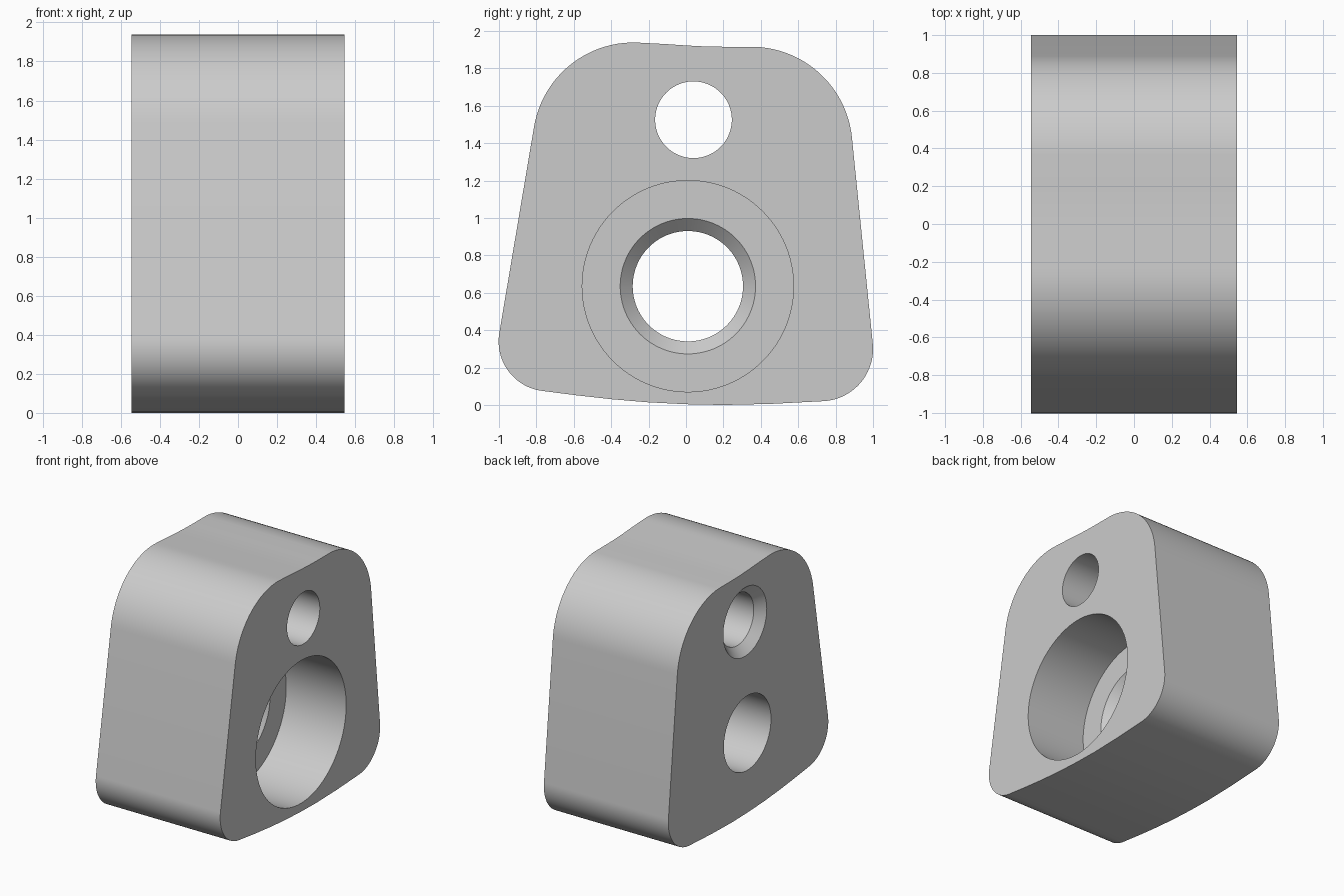
import bpy, bmesh, math

cube = bpy.data.objects.get("Cube")
if cube:
    bpy.data.objects.remove(cube, do_unlink=True)

HALF = 0.545  # half of the block thickness along x

grey = bpy.data.materials.new("plain grey")
grey.use_nodes = True
colour = (0.6, 0.6, 0.6, 1.0)
grey.diffuse_color = colour
grey.node_tree.nodes["Principled BSDF"].inputs["Base Color"].default_value = colour


def make_object(name, bm):
    bmesh.ops.recalc_face_normals(bm, faces=bm.faces)
    mesh = bpy.data.meshes.new(name)
    bm.to_mesh(mesh)
    bm.free()
    mesh.materials.append(grey)
    obj = bpy.data.objects.new(name, mesh)
    bpy.context.collection.objects.link(obj)
    return obj


def arc(y, z, r, start, end, steps=24):
    """Points (y, z) on a rounded corner, angles in degrees."""
    angles = [math.radians(start + (end - start) * i / steps) for i in range(steps + 1)]
    return [(y + r * math.cos(a), z + r * math.sin(a)) for a in angles]


def bore(name, y, z, profile, sides=96):
    """Turned cutter along x from (x, radius) pairs."""
    bm = bmesh.new()
    rings = []
    for x, r in profile:
        rings.append([bm.verts.new((x, y + r * math.cos(math.tau * i / sides),
                                    z + r * math.sin(math.tau * i / sides)))
                      for i in range(sides)])
    for a, b in zip(rings, rings[1:]):
        for i in range(sides):
            j = (i + 1) % sides
            bm.faces.new((a[i], a[j], b[j], b[i]))
    bm.faces.new(rings[0])
    bm.faces.new(rings[-1])
    cutter = make_object(name, bm)
    cutter.hide_render = True
    return cutter


# Block outline, counter-clockwise from the lower right corner
outline = arc(0.72, 0.30, 0.28, -88, 5.6)
outline += arc(0.35, 1.375, 0.54, 5.6, 88)
outline += [(0.2, 1.915), (0.1, 1.917), (0.0, 1.922), (-0.1, 1.929)]
outline += arc(-0.28, 1.398, 0.54, 85, 170.8)
outline += arc(-0.735, 0.34, 0.267, 170.8, 264)
outline += [(-0.58, 0.051), (-0.39, 0.03), (-0.2, 0.014), (0.0, 0.004),
            (0.2, 0.0), (0.46, 0.006)]

# Block body
bm = bmesh.new()
face = bm.faces.new([bm.verts.new((-HALF, y, z)) for y, z in outline])
side = bmesh.ops.extrude_face_region(bm, geom=[face])
verts = [g for g in side["geom"] if isinstance(g, bmesh.types.BMVert)]
bmesh.ops.translate(bm, verts=verts, vec=(2 * HALF, 0, 0))
block = make_object("block", bm)

# Stepped main bore, and pin hole with a countersink on the far side
FLOOR = 0.02
cutters = [
    bore("main_bore_cutter", 0.01, 0.635,
         [(-0.8, 0.295), (FLOOR - 0.065, 0.295), (FLOOR, 0.362),
          (FLOOR, 0.565), (0.8, 0.565)]),
    bore("pin_hole_cutter", 0.04, 1.525,
         [(-HALF - 0.1, 0.372), (-HALF + 0.067, 0.205), (0.8, 0.205)]),
]
bpy.context.view_layer.objects.active = block
for cutter in cutters:
    mod = block.modifiers.new("cut", 'BOOLEAN')
    mod.operation = 'DIFFERENCE'
    mod.solver = 'EXACT'
    mod.object = cutter
    bpy.ops.object.modifier_apply(modifier=mod.name)
    bpy.data.objects.remove(cutter, do_unlink=True)

# Smooth curved walls, keep the rims sharp
bpy.ops.object.select_all(action='DESELECT')
block.select_set(True)
bpy.ops.object.shade_smooth_by_angle(angle=math.radians(30))
